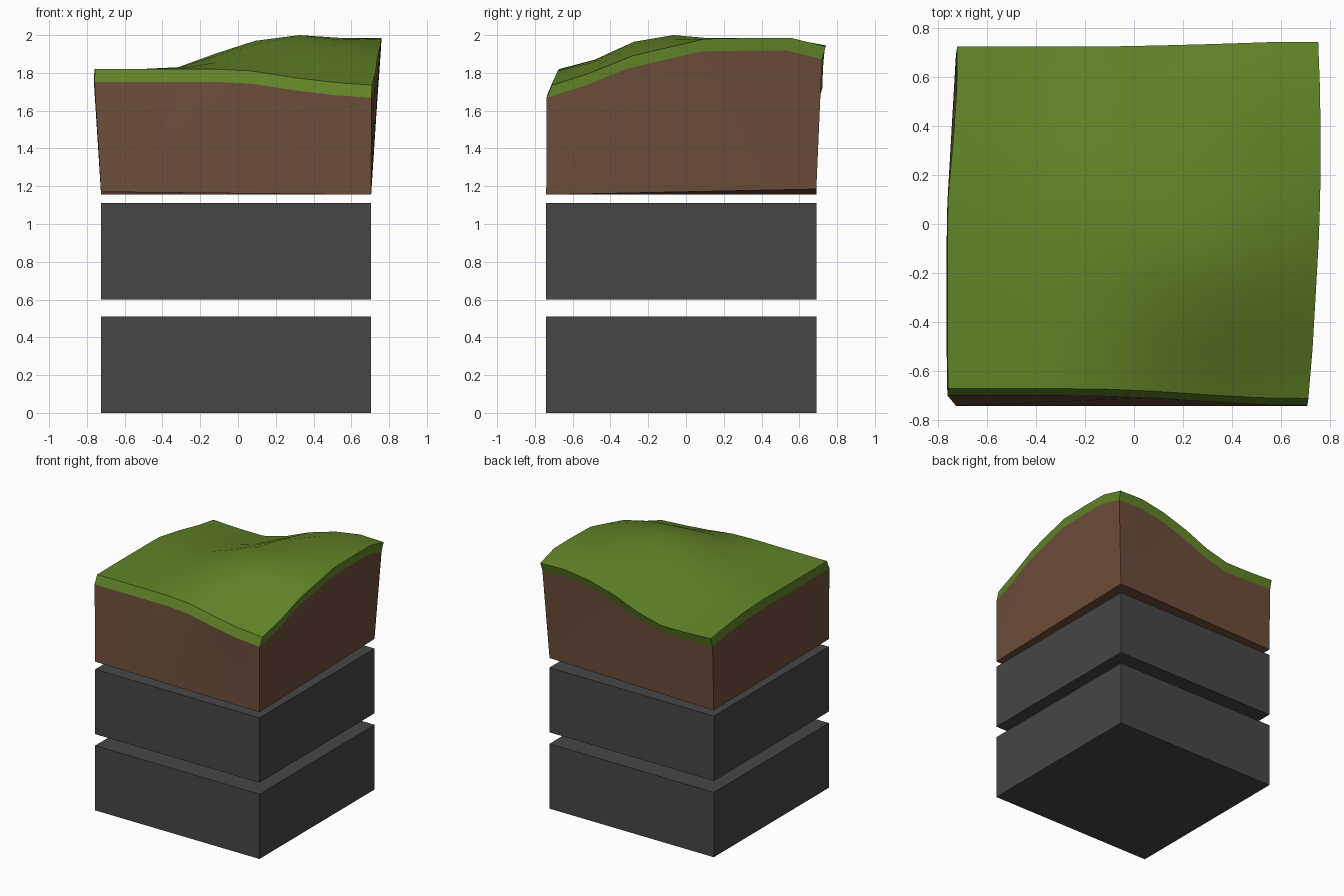
import bpy, bmesh

cube = bpy.data.objects.get("Cube")
if cube:
    bpy.data.objects.remove(cube, do_unlink=True)


def material(name, rgb):
    m = bpy.data.materials.new(name)
    m.use_nodes = True
    col = (*rgb, 1.0)
    m.diffuse_color = col
    bsdf = next(n for n in m.node_tree.nodes if n.type == 'BSDF_PRINCIPLED')
    bsdf.inputs["Base Color"].default_value = col
    bsdf.inputs["Roughness"].default_value = 0.9
    return m


GRASS = material("grass green", (0.118, 0.230, 0.020))
SOIL = material("soil brown", (0.150, 0.073, 0.042))
STONE = material("stone grey", (0.061, 0.061, 0.061))


def finish(name, bm, mat, smooth=None):
    bmesh.ops.recalc_face_normals(bm, faces=bm.faces[:])
    me = bpy.data.meshes.new(name)
    bm.to_mesh(me)
    bm.free()
    ob = bpy.data.objects.new(name, me)
    bpy.context.collection.objects.link(ob)
    me.materials.append(mat)
    if smooth:
        bpy.ops.object.select_all(action='DESELECT')
        ob.select_set(True)
        bpy.context.view_layer.objects.active = ob
        bpy.ops.object.shade_smooth_by_angle(angle=smooth)
    return ob


# Footprint shared by every layer
X0, X1, Y0, Y1 = -0.725, 0.705, -0.74, 0.69


def stone_slab(name, z0, z1):
    bm = bmesh.new()
    bmesh.ops.create_cube(bm, size=1)
    for v in bm.verts:
        v.co = (X1 if v.co.x > 0 else X0, Y1 if v.co.y > 0 else Y0,
                z1 if v.co.z > 0 else z0)
    finish(name, bm, STONE)


stone_slab("lower_stone_slab", 0.0, 0.51)
stone_slab("upper_stone_slab", 0.60, 1.11)

# Hill heights: rows run front to back, columns run along x
HEIGHTS = [
    [1.82, 1.82, 1.82, 1.82, 1.81, 1.775, 1.75, 1.735],
    [1.82, 1.82, 1.825, 1.855, 1.87, 1.855, 1.825, 1.80],
    [1.82, 1.82, 1.83, 1.89, 1.95, 1.965, 1.94, 1.89],
    [1.82, 1.82, 1.83, 1.905, 1.97, 2.00, 1.975, 1.94],
    [1.82, 1.81, 1.825, 1.895, 1.97, 1.985, 1.985, 1.98],
    [1.79, 1.785, 1.79, 1.85, 1.93, 1.97, 1.985, 1.985],
    [1.755, 1.75, 1.755, 1.80, 1.89, 1.95, 1.98, 1.985],
    [1.73, 1.72, 1.72, 1.77, 1.85, 1.915, 1.945, 1.94],
]
# Wavy outline of the turf, one value per row or column
LEFT = [-0.757, -0.76, -0.76, -0.76, -0.757, -0.735, -0.722, -0.72]
RIGHT = [0.71, 0.727, 0.74, 0.752, 0.758, 0.76, 0.757, 0.75]
FRONT = [-0.67, -0.67, -0.67, -0.672, -0.68, -0.695, -0.707, -0.71]
BACK = [0.722, 0.722, 0.722, 0.723, 0.727, 0.733, 0.74, 0.74]
U = [(x + 0.74) / 1.49 for x in (-0.74, -0.5, -0.3, -0.1, 0.1, 0.33, 0.54, 0.75)]
V = [(y + 0.70) / 1.43 for y in (-0.70, -0.5, -0.28, -0.07, 0.1, 0.35, 0.55, 0.73)]
N = 8


def surface_point(i, j):
    return (LEFT[j] + (RIGHT[j] - LEFT[j]) * U[i],
            FRONT[i] + (BACK[i] - FRONT[i]) * V[j], HEIGHTS[j][i])


def rim_point(i, j):
    # Lower edge of the turf band
    x, y, z = surface_point(i, j)
    y += -0.028 if j == 0 else -0.02 if j == N - 1 else -0.028 + 0.008 * V[j]
    x += -0.003 if i == 0 else -0.004 if i == N - 1 else 0.0
    return (x, y, z - 0.067)


# Border indices, one list per side, counter-clockwise from front left
M = N - 1
SIDES = [[(i, 0) for i in range(N)], [(M, j) for j in range(N)],
         [(i, M) for i in range(M, -1, -1)], [(0, j) for j in range(M, -1, -1)]]

# Turf: hilly top with a thin band around its border
bm = bmesh.new()
top = {(i, j): bm.verts.new(surface_point(i, j)) for i in range(N) for j in range(N)}
for i in range(M):
    for j in range(M):
        bm.faces.new([top[i, j], top[i + 1, j], top[i + 1, j + 1], top[i, j + 1]])
rim = {k: bm.verts.new(rim_point(*k)) for side in SIDES for k in side[:-1]}
for side in SIDES:
    for a, b in zip(side, side[1:]):
        bm.faces.new([rim[a], rim[b], top[b], top[a]])
finish("grass_turf", bm, GRASS, smooth=0.6)

# Soil block: four walls from the turf rim to a slightly skewed base
bm = bmesh.new()
rim = {k: bm.verts.new(rim_point(*k)) for side in SIDES for k in side[:-1]}
base = [bm.verts.new(p) for p in ((X0, Y0, 1.17), (X1, Y0, 1.155),
                                  (X1, Y1, 1.185), (X0, Y1, 1.155))]
for n, side in enumerate(SIDES):
    a, b = base[n], base[(n + 1) % 4]
    half = N // 2
    for k in range(M):
        bm.faces.new([a if k < half else b, rim[side[k + 1]], rim[side[k]]])
    bm.faces.new([a, b, rim[side[half]]])
bm.faces.new(base[::-1])
finish("soil_block", bm, SOIL, smooth=0.6)
